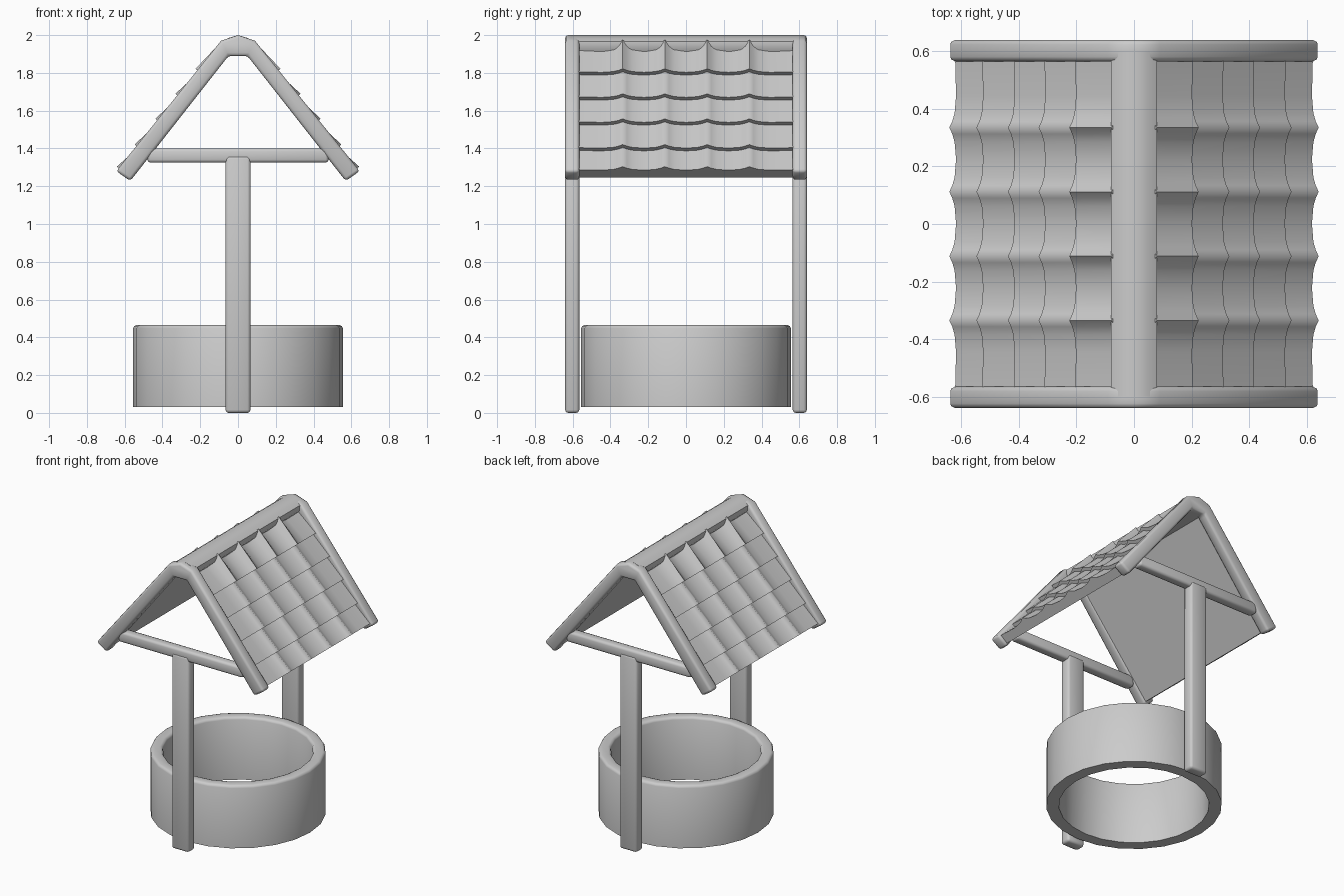
import bpy, bmesh, math

cube = bpy.data.objects.get("Cube")
if cube:
    bpy.data.objects.remove(cube)

grey = bpy.data.materials.new("plain grey")
grey.use_nodes = True
grey.diffuse_color = (0.6, 0.6, 0.6, 1)
grey.node_tree.nodes["Principled BSDF"].inputs["Base Color"].default_value = (0.6, 0.6, 0.6, 1)


def finish(name, bm, angle, bevel=0):
    bmesh.ops.recalc_face_normals(bm, faces=bm.faces)
    mesh = bpy.data.meshes.new(name)
    bm.to_mesh(mesh)
    bm.free()
    mesh.materials.append(grey)
    obj = bpy.data.objects.new(name, mesh)
    bpy.context.collection.objects.link(obj)
    bpy.ops.object.select_all(action='DESELECT')
    obj.select_set(True)
    bpy.context.view_layer.objects.active = obj
    if bevel:
        mod = obj.modifiers.new("rounded edges", 'BEVEL')
        mod.width = bevel
        mod.segments = 2
        mod.limit_method = 'ANGLE'
        mod.angle_limit = math.radians(40)
        bpy.ops.object.modifier_apply(modifier=mod.name)
    bpy.ops.object.shade_smooth_by_angle(angle=math.radians(angle))
    return obj


def prism(name, outline, y0, y1, bevel):
    """Extrude an x-z outline along y."""
    bm = bmesh.new()
    face = bm.faces.new([bm.verts.new((x, y0, z)) for x, z in outline])
    ext = bmesh.ops.extrude_face_region(bm, geom=[face])
    moved = [v for v in ext["geom"] if isinstance(v, bmesh.types.BMVert)]
    bmesh.ops.translate(bm, verts=moved, vec=(0, y1 - y0, 0))
    return finish(name, bm, 50, bevel)


def box_outline(half, z0, z1):
    return [(-half, z0), (half, z0), (half, z1), (-half, z1)]


def loft(bm, rows, closed):
    """Bridge rows of vertices into a skin, optionally closing each row."""
    for a, b in zip(rows, rows[1:] + rows[:1]):
        for i in range(len(a) if closed else len(a) - 1):
            j = (i + 1) % len(a)
            bm.faces.new((a[i], a[j], b[j], b[i]))


# Well wall: hollow ring with a softened rim
bm = bmesh.new()
wall = [(0.475, 0.03), (0.555, 0.03), (0.555, 0.448), (0.549, 0.46), (0.537, 0.465),
        (0.493, 0.465), (0.481, 0.46), (0.475, 0.448)]
sides = 24
rows = [[bm.verts.new((r * math.cos(k * math.tau / sides), r * math.sin(k * math.tau / sides), z))
         for k in range(sides)] for r, z in wall]
loft(bm, rows, True)
finish("well_wall", bm, 50)

# Posts, cross beams and gable frames at each end
half_gable = [(0.09, 1.97), (0.645, 1.28), (0.57, 1.228), (0.05, 1.89)]
gable = [(0, 2.0)] + half_gable + [(-x, z) for x, z in reversed(half_gable)]
for side, y0, y1 in (("front", -0.64, -0.565), ("back", 0.565, 0.64)):
    prism(side + "_post", box_outline(0.066, 0, 1.36), y0, y1, 0.016)
    prism(side + "_cross_beam", box_outline(0.48, 1.325, 1.4), y0 + 0.004, y1 - 0.004, 0.016)
    prism(side + "_gable", gable, y0, y1, 0.016)

# Ridge beam along the top
ridge = [(0, 2.0), (0.05, 1.985), (0.08, 1.965), (0.08, 1.93), (0.05, 1.89)]
prism("ridge_beam", ridge + [(-x, z) for x, z in reversed(ridge[1:])], -0.6, 0.6, 0)

# Tiled roof slopes: stepped courses with raised ribs
ribs = [-0.335, -0.112, 0.112, 0.335]
columns = [(-0.57, 0)]
for rib in ribs:
    columns += [(rib - 0.11, -0.15), (rib - 0.05, 0.1), (rib - 0.022, 0.5), (rib, 1),
                (rib + 0.022, 0.5), (rib + 0.05, 0.1)]
columns += [(ribs[-1] + 0.11, -0.15), (0.57, 0)]

# Each profile row: distance down the slope, height off it, rib height
ends = [-0.01, 0.2, 0.37, 0.54, 0.715, 0.865]
profile = []
for n, (start, end) in enumerate(zip(ends, ends[1:])):
    profile.append((start, -0.055, 0.05) if n == 0 else (start, -0.038, 0.025))
    profile.append((end, -0.014, 0.026))
profile += [(ends[-1], -0.078, 0), (ends[0], -0.078, 0)]

dx, dz = 0.627, -0.779
for side, sign in (("left", 1), ("right", -1)):
    bm = bmesh.new()
    rows = []
    for s, height, rib in profile:
        row = []
        for y, amount in columns:
            h = height + rib * amount
            row.append(bm.verts.new((sign * (0.09 + s * dx - h * dz), y, 1.97 + s * dz + h * dx)))
        rows.append(row)
    loft(bm, rows, False)
    for end in (0, -1):
        bm.faces.new([row[end] for row in rows])
    finish(side + "_roof_tiles", bm, 65)
